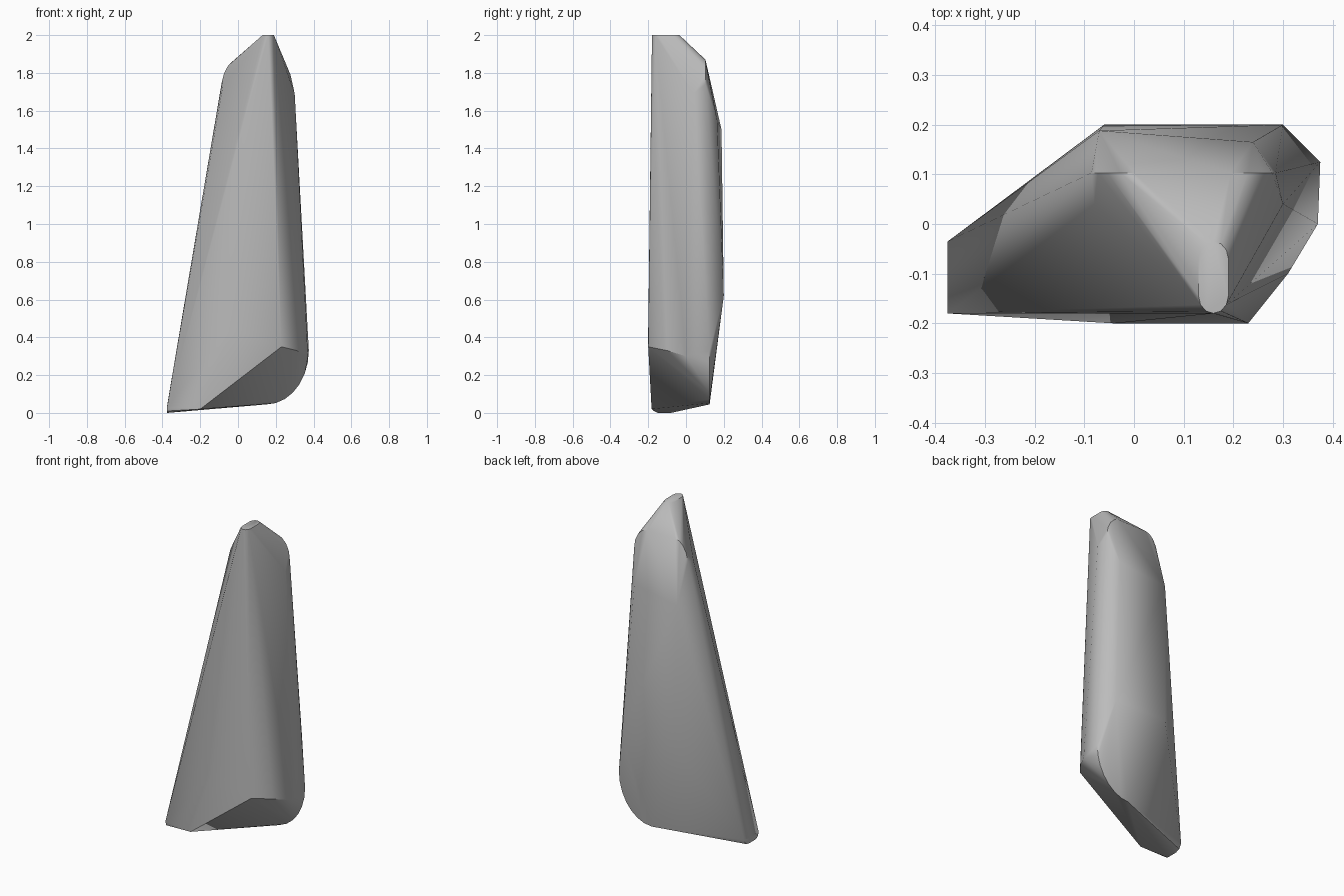
import bpy
import bmesh
from math import cos, sin, pi
from mathutils import Vector

default_cube = bpy.data.objects.get("Cube")
if default_cube:
    bpy.data.objects.remove(default_cube, do_unlink=True)


def arc(centre, radius_x, radius_other, start, end, steps, plane):
    """Points of an elliptical arc, angles in units of pi."""
    points = []
    for step in range(steps + 1):
        angle = pi * (start + (end - start) * step / steps)
        along, across = radius_x * cos(angle), radius_other * sin(angle)
        offset = (along, across, 0) if plane == "xy" else (along, 0, across)
        points.append(Vector(centre) + Vector(offset))
    return points


def make_material(name, colour):
    material = bpy.data.materials.new(name)
    material.use_nodes = True
    material.diffuse_color = colour
    shader = next(n for n in material.node_tree.nodes if n.type == "BSDF_PRINCIPLED")
    shader.inputs["Base Color"].default_value = colour
    shader.inputs["Roughness"].default_value = 0.8
    return material


def make_hull(name, points, material):
    """Wrap the points of a chipped block in one faceted skin."""
    bm = bmesh.new()
    for point in points:
        bm.verts.new(point)
    hull = bmesh.ops.convex_hull(bm, input=bm.verts[:])
    spare = {g for g in hull["geom_interior"] + hull["geom_unused"]
             if isinstance(g, bmesh.types.BMVert)}
    bmesh.ops.delete(bm, geom=list(spare), context="VERTS")
    bmesh.ops.dissolve_limit(bm, angle_limit=0.01, verts=bm.verts[:], edges=bm.edges[:])
    bmesh.ops.recalc_face_normals(bm, faces=bm.faces[:])
    mesh = bpy.data.meshes.new(name)
    bm.to_mesh(mesh)
    bm.free()
    mesh.materials.append(material)
    block = bpy.data.objects.new(name, mesh)
    bpy.context.collection.objects.link(block)
    bpy.ops.object.select_all(action="DESELECT")
    block.select_set(True)
    bpy.context.view_layer.objects.active = block
    bpy.ops.object.shade_smooth_by_angle(angle=pi / 5)
    return block


# small rounded cap at the peak
cap = arc((0.16, -0.07, 2), 0.03, 0.035, 0, 1, 6, "xy")
cap += arc((0.16, -0.145, 2), 0.03, 0.035, 1, 2, 6, "xy")

# rounded shoulder behind the cap
shoulder = arc((0.0, 0.103, 1.7), 0.09, 0.17, 1, 0.5, 5, "xz")
shoulder += arc((0.195, 0.103, 1.74), 0.09, 0.13, 0.5, 0, 4, "xz")
shoulder += [(-0.08, 0.04, 1.73), (0.3, 0.04, 1.69)]

# flat back, widest low down
back = [(-0.07, 0.188, 1.5), (0.24, 0.165, 1.55),
        (-0.06, 0.2, 0.62), (0.3, 0.2, 0.62)]

# front ridge and left flank
front = [(-0.04, -0.2, 0.44), (0.23, -0.2, 0.35),
         (0.31, -0.1, 0.33), (0.37, 0, 0.3)]

# rounded heel under the left side
heel = arc((0.15, 0.125, 0.33), 0.225, 0.285, 0, -0.5, 7, "xz")

# thin toe at the lower right
toe = [(-0.375, y, z) for y, z in
       ((-0.18, 0.035), (-0.17, 0.01), (-0.15, 0), (-0.08, 0),
        (-0.05, 0.01), (-0.035, 0.04))]
toe += [(-0.2, -0.182, 0.02)]

stone = make_material("stone grey", (0.5, 0.5, 0.5, 1))
make_hull("standing_stone", cap + shoulder + back + front + heel + toe, stone)
